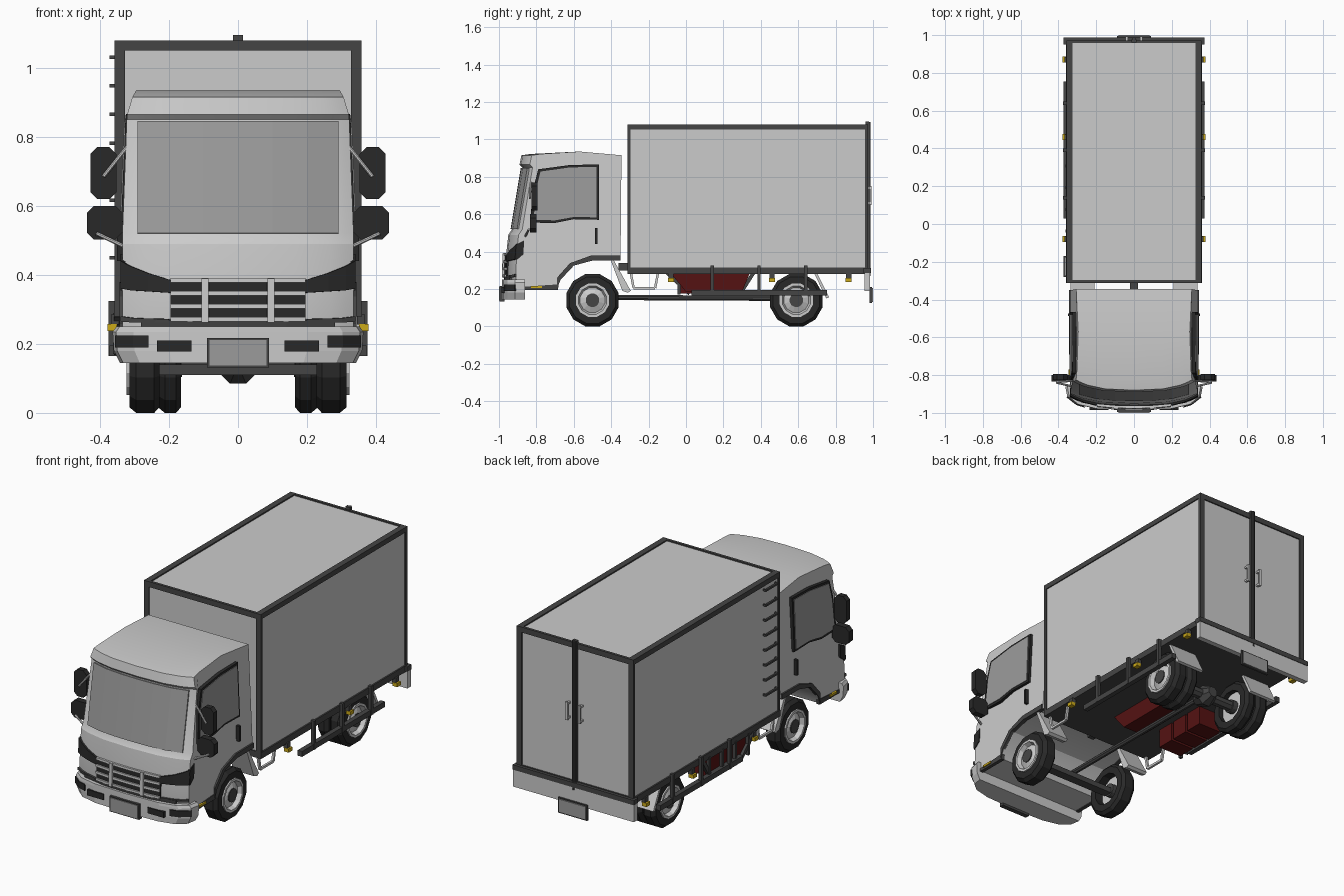
import bpy, math
from mathutils import Vector

if "Cube" in bpy.data.objects:
    bpy.data.objects.remove(bpy.data.objects["Cube"])


def material(name, r, g, b):
    m = bpy.data.materials.new(name)
    m.diffuse_color = (r, g, b, 1)
    m.use_nodes = True
    m.node_tree.nodes["Principled BSDF"].inputs["Base Color"].default_value = m.diffuse_color
    return m


DARK = material("dark_trim", .06, .06, .06)
BLACK = material("rubber", .022, .022, .022)
GLASS = material("glass", .33, .33, .33)
RED = material("red", .09, .006, .006)
AMBER = material("amber", .6, .4, .01)


def mesh(name, verts, faces, mat=None, mir=False, solid=0):
    me = bpy.data.meshes.new(name)
    me.from_pydata(verts, [], faces)
    ob = bpy.data.objects.new(name, me)
    bpy.context.collection.objects.link(ob)
    bpy.context.view_layer.objects.active = ob
    for o in bpy.context.selected_objects:
        o.select_set(False)
    ob.select_set(True)
    bpy.ops.object.mode_set(mode='EDIT')
    bpy.ops.mesh.select_all(action='SELECT')
    bpy.ops.mesh.normals_make_consistent(inside=False)
    bpy.ops.object.mode_set(mode='OBJECT')
    if mat:
        me.materials.append(mat)
    if solid:
        s = ob.modifiers.new("thickness", 'SOLIDIFY')
        s.thickness, s.offset = solid, 0
    if mir:
        m = ob.modifiers.new("mirror", 'MIRROR')
        m.use_mirror_merge = False
    return ob


def loft(name, rings, mat=None, mir=False, closed=False):
    n, k = len(rings[0]), len(rings)
    faces = [(i * n + j, i * n + (j + 1) % n, (i + 1) % k * n + (j + 1) % n, (i + 1) % k * n + j)
             for i in range(k if closed else k - 1) for j in range(n)]
    if not closed:
        faces += [tuple(range(n)), tuple(range((k - 1) * n, k * n))]
    return mesh(name, [v for r in rings for v in r], faces, mat, mir)


def prism(name, pts, a, b, axis='x', mat=None, mir=False):
    put = {'x': lambda p, t: (t, p[0], p[1]), 'y': lambda p, t: (p[0], t, p[1]),
           'z': lambda p, t: (p[0], p[1], t)}[axis]
    return loft(name, [[put(p, t) for p in pts] for t in (a, b)], mat, mir)


def box(name, x0, x1, y0, y1, z0, z1, mat=None, mir=False):
    return prism(name, [(x0, y0), (x1, y0), (x1, y1), (x0, y1)], z0, z1, 'z', mat, mir)


def rod(name, p, q, r, mat=None, mir=False, n=8, r2=None):
    p, q = Vector(p), Vector(q)
    rot = (q - p).to_track_quat('Z', 'Y')
    ring = lambda c, r: [c + rot @ Vector((r * math.cos(2 * math.pi * (i + .5) / n),
                                           r * math.sin(2 * math.pi * (i + .5) / n), 0)) for i in range(n)]
    return loft(name, [ring(p, r), ring(q, r2 or r)], mat, mir)


def interp(table, t):
    for (a, u), (b, v) in zip(table, table[1:]):
        if t <= b:
            return u + (v - u) * max(0, (t - a) / (b - a))
    return table[-1][1]


# cab surface: front depth and half width as functions of height
FRONT = [(.2, -.955), (.27, -.965), (.4, -.96), (.49, -.95), (.52, -.93), (.85, -.875), (.865, -.89), (.915, -.88)]
WIDTH = [(.2, .335), (.55, .335), (.86, .322), (.9, .315), (.935, .295)]


def curve(u):
    return .02 * u ** 2 + .035 * u ** 4


def strip(name, cols, off, mat=None, mir=False):
    verts = [(x, interp(FRONT, z) + curve(x / .335) - off, z) for x, *zz in cols for z in zz]
    faces = [(2 * i, 2 * i + 2, 2 * i + 3, 2 * i + 1) for i in range(len(cols) - 1)]
    return mesh(name, verts, faces, mat, mir, .012)


def side(name, pts, off, mat=None):
    return loft(name, [[(interp(WIDTH, z) + d, y, z) for y, z in pts] for d in (-.015, off)], mat, True)


# cab shell
prof = [(-.35, .36), (-.345, .915), (-.57, .935), (-.83, .922)]
prof += [(y, z) for z, y in reversed(FRONT)]
prof += [(-.69, .2), (-.67, .25), (-.6, .325), (-.5, .36)]
us = [-1, -.93, -.8, -.5, 0, .5, .8, .93, 1]
cab = loft("cab", [[(u * interp(WIDTH, z), y + (curve(u) if y < -.8 else 0), z) for y, z in prof] for u in us])
bpy.ops.object.shade_smooth_by_angle(angle=math.radians(25))

# cab front details
xs = (-.29, -.2, -.1, 0, .1, .2, .29)
strip("windshield", [(x, .52, .845) for x in xs], .002, GLASS)
strip("grille", [(x, .265, .385) for x in (-.195, -.1, 0, .1, .195)], .002, BLACK)
for z in (.265, .302, .34, .378):
    strip("grille_bar", [(x, z, z + .013) for x in (-.195, -.1, 0, .1, .195)], .01)
strip("grille_post", [(.085, .262, .39), (.105, .262, .39)], .016, None, True)
strip("headlamp", [(.195, .348, .385), (.26, .352, .405), (.31, .355, .425), (.338, .36, .44)], .004, BLACK, True)
side("headlamp_side", [(-.905, .355), (-.87, .385), (-.865, .46), (-.905, .44)], .005, BLACK)
strip("lower_lamp_strip", [(.2, .262, .272), (.3, .262, .275), (.338, .265, .28)], .004, DARK, True)
strip("bumper_gap", [(x, .235, .27) for x in (-.28, -.14, 0, .14, .28)], .005, DARK)

# bumper, lamps and plate
half = [(0, -.985), (.2, -.978), (.3, -.955), (.35, -.915), (.36, -.86)]
outline = half + [(-x, y) for x, y in reversed(half[1:])]
loft("front_bumper", [[(x * s, y, z) for x, y in outline] for z, s in ((.145, .95), (.18, 1), (.235, 1.01), (.25, .98))])
box("fog_lamp", .135, .235, -.986, -.95, .178, .21, BLACK, True)
prism("corner_lamp", [(.26, -.972), (.305, -.959), (.357, -.918), (.34, -.89), (.27, -.92)], .19, .225, 'z', BLACK, True)
box("front_plate_frame", -.09, .09, -.996, -.97, .132, .217, DARK)
box("front_plate", -.083, .083, -1, -.97, .138, .211, GLASS)
prism("cab_skirt", [(-.9, .195), (-.685, .195), (-.68, .225), (-.9, .21)], .32, .34, 'x', DARK, True)
box("cab_amber_lamp", .33, .346, -.83, -.77, .205, .217, AMBER, True)

# cab sides
side("window_frame", [(-.835, .555), (-.815, .745), (-.79, .84), (-.62, .863), (-.465, .866), (-.465, .57), (-.6, .573), (-.7, .553)], .004, BLACK)
side("window_glass", [(-.815, .57), (-.8, .74), (-.778, .828), (-.62, .85), (-.478, .853), (-.478, .583), (-.6, .585), (-.7, .567)], .007, GLASS)
box("door_handle", .33, .35, -.487, -.473, .44, .525, BLACK, True)
side("arch_trim", [(-.69, .205), (-.67, .25), (-.6, .325), (-.5, .352), (-.35, .352), (-.35, .38), (-.51, .378), (-.62, .338), (-.69, .26)], .008, DARK)


# mirrors and arms
def octagon(x0, x1, z0, z1, c):
    return [(x0 + c, z0), (x1 - c, z0), (x1, z0 + c), (x1, z1 - c), (x1 - c, z1), (x0 + c, z1), (x0, z1 - c), (x0, z0 + c)]


prism("upper_mirror", octagon(.352, .428, .62, .77, .02), -.825, -.795, 'y', BLACK, True)
prism("lower_mirror", octagon(.335, .438, .503, .6, .02), -.835, -.8, 'y', BLACK, True)
rod("upper_mirror_arm", (.322, -.83, .77), (.39, -.835, .685), .006, None, True)
rod("lower_mirror_arm", (.325, -.86, .48), (.41, -.84, .52), .006, None, True)

# cargo box with edge frame
box("cargo_body", -.352, .352, -.305, .965, .285, 1.073)
box("cargo_floor", -.35, .35, -.303, .962, .28, .29, DARK)
box("side_top_rail", .325, .358, -.312, .972, 1.052, 1.08, DARK, True)
box("side_bottom_rail", .325, .36, -.312, .972, .28, .315, DARK, True)
for y in (-.312, .957):
    box("end_top_rail", -.33, .33, y, y + .015, 1.05, 1.08, DARK)
    box("end_bottom_rail", -.33, .33, y, y + .015, .28, .315, DARK)
    box("corner_post", .328, .358, y, y + .015, .3, 1.07, DARK, True)

# rear doors
box("door_seam", -.014, .014, .96, .978, .26, 1.095, DARK)
rod("door_lock_rod", (0, .98, .27), (0, .98, 1.093), .008, DARK)
box("rear_door_handle", .032, .046, .985, .993, .65, .75, None, True)
for z in (.655, .735):
    box("handle_mount", .032, .046, .96, .99, z, z + .01, None, True)
box("rear_bumper_ledge", -.372, .372, .95, .988, .285, .312, DARK)
box("rear_bumper", -.37, .37, .955, .985, .19, .287)
box("rear_plate_frame", -.09, .09, .982, .994, .125, .21, DARK)
box("rear_plate", -.083, .083, .985, 1, .131, .204, GLASS)

# ladder rungs on the left wall
for i in range(8):
    z = .45 + i * .083
    box("ladder_rung", -.372, -.362, -.28, -.17, z - .005, z + .005, DARK)
    for y in (-.28, -.178):
        box("rung_mount", -.37, -.35, y, y + .008, z - .005, z + .005, DARK)


# wheels
def wheel(name, x0, x1, y):
    def rings(pts):
        return [[(x, y + r * math.cos(a), .14 + r * math.sin(a)) for x, r in pts]
                for a in [math.pi / 12 * (2 * i + 1) for i in range(12)]]
    loft(name + "_tyre", rings([(x0, .09), (x0, .128), (x0 + .015, .145), (x1 - .02, .145), (x1, .128), (x1, .09)]), BLACK, True, True)
    loft(name + "_rim", rings([(x1 - .04, .092), (x1 + .008, .092), (x1 + .008, .078), (x1 - .015, .068), (x1, .035), (x1 - .04, .035)]), None, True, True)
    rod(name + "_hub", (x1 - .07, y, .14), (x1 + .004, y, .14), .037, DARK, True, 12)


wheel("front", .228, .315, -.5)
wheel("rear_outer", .24, .315, .59)
wheel("rear_inner", .165, .232, .59)

# axles and driveline
box("front_axle", -.24, .24, -.525, -.475, .11, .14, DARK)
rod("rear_axle", (-.3, .59, .14), (.3, .59, .14), .03, DARK)
rod("differential_front", (0, .52, .14), (0, .59, .14), .03, DARK, n=8, r2=.06)
rod("differential_rear", (0, .59, .14), (0, .65, .14), .06, DARK, n=8, r2=.03)
rod("drive_shaft", (0, -.5, .155), (0, .55, .15), .015, DARK)
box("cab_mount", -.02, .02, -.36, -.3, .3, .34, DARK)

# red tank under the floor and red boxes on the left
prism("red_tank", [(-.08, .282), (.0, .185), (.3, .185), (.34, .282)], -.06, .07, 'x', RED)
for i in range(3):
    y = -.03 + .115 * i
    box("red_box", -.345, -.2, y, y + .1, .175, .282, RED)
for y in (-.045, .07, .185, .3):
    box("box_strap", -.362, -.345, y, y + .015, .17, .29, DARK)
for y0, y1 in ((-.1, .02), (.36, .29)):
    rod("tank_brace", (-.35, y0, .285), (-.35, y1, .175), .014, DARK, n=4)

# side guards, steps, flaps and marker lamps
box("guard_rail", .345, .372, .03, .755, .165, .195, DARK, True)
for y in (.14, .39, .64):
    box("guard_post", .355, .375, y - .009, y + .009, .165, .325, DARK, True)
for p, q in (((-.295, .285), (-.28, .205)), ((-.28, .205), (-.165, .205)), ((-.165, .205), (-.15, .285))):
    rod("step_frame", (.33, *p), (.33, *q), .009, None, True, 4)
prism("front_flap", [(-.405, .36), (-.39, .36), (-.295, .19), (-.31, .18), (-.34, .19)], .21, .335, 'x', None, True)
prism("rear_flap", [(.685, .285), (.7, .285), (.765, .155), (.75, .15)], .165, .335, 'x', None, True)
for y in (-.08, .46, .87):
    box("marker_lamp", .35, .378, y - .016, y + .016, .238, .258, AMBER, True)
    box("marker_bracket", .345, .368, y - .014, y + .014, .256, .285, DARK, True)
